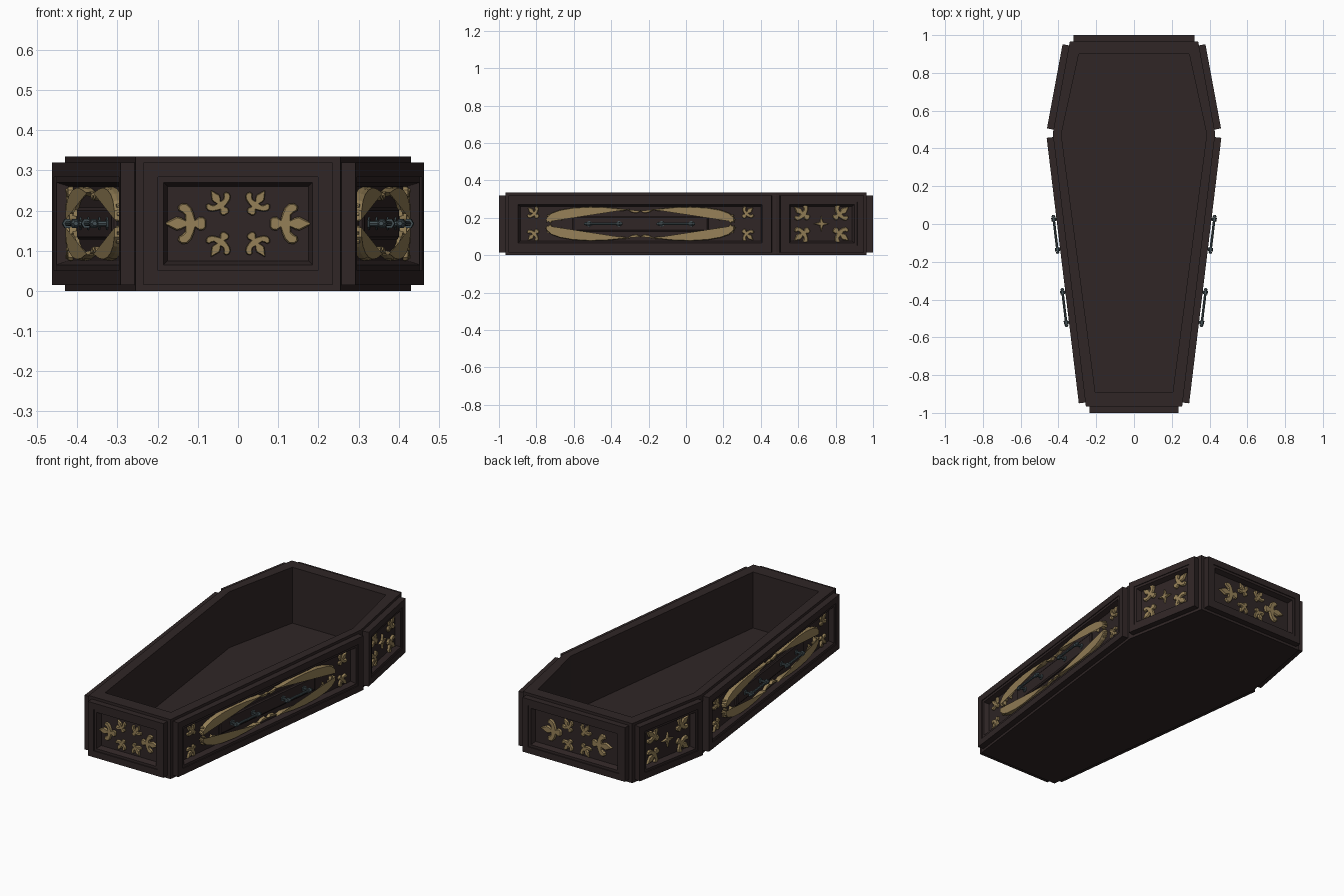
import bpy, bmesh, math
from mathutils import Matrix, Vector

if "Cube" in bpy.data.objects:
    bpy.data.objects.remove(bpy.data.objects["Cube"])


def material(name, rgb):
    m = bpy.data.materials.new(name)
    m.diffuse_color = (*rgb, 1)
    m.use_nodes = True
    m.node_tree.nodes["Principled BSDF"].inputs["Base Color"].default_value = m.diffuse_color
    return m


WOOD = material("dark_brown_wood", (0.029, 0.019, 0.019))
GOLD = material("antique_gold", (0.30, 0.215, 0.095))
STEEL = material("blue_grey_metal", (0.06, 0.085, 0.095))


def finish(bm, name, mat, matrix=Matrix.Identity(4)):
    bmesh.ops.recalc_face_normals(bm, faces=bm.faces)
    bm.transform(matrix)
    me = bpy.data.meshes.new(name)
    bm.to_mesh(me)
    bm.free()
    me.materials.append(mat)
    ob = bpy.data.objects.new(name, me)
    bpy.context.collection.objects.link(ob)
    return ob


def loft(bm, rings, cap_start=False, cap_end=True):
    rows = [[bm.verts.new(p) for p in r] for r in rings]
    for a, b in zip(rows, rows[1:]):
        for i in range(len(a)):
            j = (i + 1) % len(a)
            bm.faces.new((a[i], a[j], b[j], b[i]))
    if cap_start:
        bm.faces.new(rows[0][::-1])
    if cap_end:
        bm.faces.new(rows[-1])


# Raised carving: extruded outline with a chamfered top
def relief(bm, outline, h, chamfer):
    area = sum(a[0] * b[1] - b[0] * a[1] for a, b in zip(outline, outline[1:] + outline[:1]))
    if area < 0:
        outline = outline[::-1]
    n = len(outline)
    low = [bm.verts.new((u, v, 0.002)) for u, v in outline]
    top = [bm.verts.new((u, v, h * 0.6)) for u, v in outline]
    for i in range(n):
        j = (i + 1) % n
        bm.faces.new((low[i], low[j], top[j], top[i]))
    f = bm.faces.new(top)
    bm.normal_update()
    bmesh.ops.inset_region(bm, faces=[f], thickness=chamfer, depth=h * 0.4, use_even_offset=False)


FLEUR = [(1, 0), (.86, .08), (.70, .16), (.60, .14), (.50, .08), (.51, .19), (.57, .25),
         (.66, .30), (.67, .40), (.58, .47), (.46, .46), (.36, .36), (.30, .22), (.27, .09),
         (.18, .16), (.08, .15), (.02, .08)]


# Lily ornament starting at (u, v) and pointing along the angle
def fleur(bm, u, v, angle, size, h=0.014):
    c, s = math.cos(angle) * size, math.sin(angle) * size
    pts = FLEUR + [(a, -b) for a, b in FLEUR[:0:-1]]
    relief(bm, [(u + a * c - b * s, v + a * s + b * c) for a, b in pts], h, size * 0.03)


# Tapered ribbon following a path
def ribbon(bm, path, width, h):
    pts = [Vector(p) for p in path]
    left, right = [], []
    for i, p in enumerate(pts):
        d = (pts[min(i + 1, len(pts) - 1)] - pts[max(i - 1, 0)]).normalized()
        w = width * (0.2 if i in (0, len(pts) - 1) else 1) / 2
        left.append((p.x - d.y * w, p.y + d.x * w))
        right.append((p.x + d.y * w, p.y - d.x * w))
    relief(bm, left + right[::-1], h, width * 0.2)


def rect(hu, hv, w):
    return [(-hu, -hv, w), (hu, -hv, w), (hu, hv, w), (-hu, hv, w)]


def cylinder(bm, a, b, r1, r2=None, sides=8):
    a, b = Vector(a), Vector(b)
    rot = (b - a).to_track_quat('Z', 'Y').to_matrix().to_4x4()
    bmesh.ops.create_cone(bm, cap_ends=True, segments=sides, radius1=r1,
                          radius2=r1 if r2 is None else r2, depth=(b - a).length,
                          matrix=Matrix.Translation((a + b) / 2) @ rot)


SIGNS = [(1, 1), (1, -1), (-1, 1), (-1, -1)]


def corner_fleurs(bm, u, v, tilt, size):
    for su, sv in SIGNS:
        fleur(bm, su * u, sv * v, math.atan2(sv * math.sin(tilt), su * math.cos(tilt)), size)


# Ornament of the foot and head ends
def end_ornament(bm, k):
    fleur(bm, .077 * k, 0, 0, .108 * k)
    fleur(bm, -.077 * k, 0, math.pi, .108 * k)
    corner_fleurs(bm, .028 * k, .022, math.radians(57), .073 * min(k, 1.1))


# Ornament of the short shoulder sides
def shoulder_ornament(bm):
    corner_fleurs(bm, .066, .026, math.radians(38), .105)
    star = [((.042 if i % 2 == 0 else .013) * math.cos(i * math.pi / 4),
             (.042 if i % 2 == 0 else .013) * math.sin(i * math.pi / 4)) for i in range(8)]
    relief(bm, star, .014, .003)


# Scrollwork of the long sides
def long_ornament(bm):
    corner_fleurs(bm, .55, .032, math.radians(45), .08)
    outer = [(.505, .008), (.50, .03), (.475, .052), (.43, .068), (.36, .080), (.27, .085),
             (.18, .082), (.10, .074), (.06, .078)]
    inner = [(.425, .018), (.43, .035), (.415, .05), (.38, .062), (.32, .070), (.24, .074)]
    knot = [(.07, .076), (.045, .066), (.02, .062), (0, .070)]
    for su, sv in SIGNS:
        ribbon(bm, [(su * a, sv * b) for a, b in outer], .013, .026)
        ribbon(bm, [(su * a, sv * b) for a, b in inner], .009, .018)
        ribbon(bm, [(su * a, sv * b) for a, b in knot], .010, .018)
        fleur(bm, su * .465, sv * .035, math.atan2(-sv * .3, su), .05, .02)


# Bar handles with hexagonal knobs
def handles(bm):
    for c in (-.195, .195):
        cylinder(bm, (c - .095, 0, .05), (c + .095, 0, .05), .0065)
        for s in (-1, 1):
            e = c + s * .08
            cylinder(bm, (e, 0, .014), (e, 0, .019), .016, sides=6)
            cylinder(bm, (e, 0, .014), (e, 0, .05), .007)
            cylinder(bm, (e - .009, 0, .05), (e + .009, 0, .05), .0125, sides=6)
            cylinder(bm, (c + s * .092, 0, .05), (c + s * .103, 0, .05), .011, .006, 6)


# Hollow six-sided body
OUTER = [(-.255, -.965), (.255, -.965), (.43, .48), (.34, .965), (-.34, .965), (-.43, .48)]
INNER = [(-.205, -.89), (.205, -.89), (.385, .475), (.292, .90), (-.292, .90), (-.385, .475)]
bm = bmesh.new()
loft(bm, [[(x, y, z) for x, y in ring] for ring, z in
          ((OUTER, 0), (OUTER, .335), (INNER, .335), (INNER, .02))], cap_start=True)
finish(bm, "coffin_body", WOOD)

# Framed panel, carving and fittings on each of the six sides
NAMES = ["foot", "right_long", "right_shoulder", "head", "left_shoulder", "left_long"]
for i, name in enumerate(NAMES):
    a, b = Vector((*OUTER[i], .1675)), Vector((*OUTER[(i + 1) % 6], .1675))
    u, v = (b - a).normalized(), Vector((0, 0, 1))
    M = Matrix((u, v, u.cross(v))).transposed().to_4x4()
    M.translation = (a + b) / 2
    hu, hv = (b - a).length / 2 - .02, .1525

    bm = bmesh.new()
    loft(bm, [rect(hu - d, hv - d, w) for d, w in
              ((0, -.002), (0, .035), (.036, .035), (.036, .030), (.05, .030), (.06, .002))])
    finish(bm, name + "_panel_frame", WOOD, M)

    bm = bmesh.new()
    if "long" in name:
        long_ornament(bm)
    elif "shoulder" in name:
        shoulder_ornament(bm)
    else:
        end_ornament(bm, 1.2 if name == "head" else 1)
    finish(bm, name + "_gold_ornament", GOLD, M)

    if "long" in name:
        bm = bmesh.new()
        loft(bm, [rect(.365, .04, .001), rect(.365, .04, .010), rect(.358, .033, .015)])
        finish(bm, name + "_handle_plate", WOOD, M)
        bm = bmesh.new()
        handles(bm)
        finish(bm, name + "_handles", STEEL, M)
